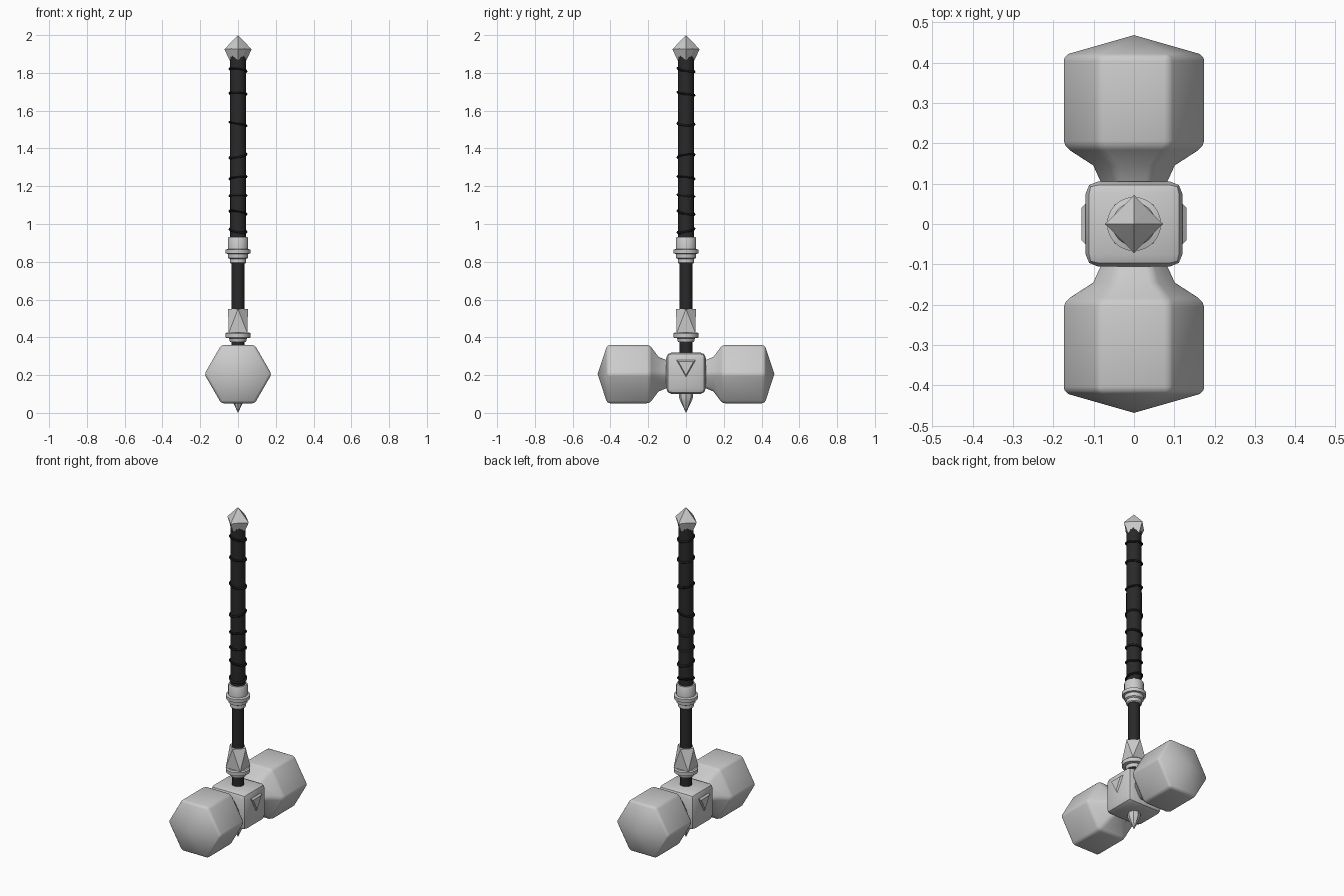
import bpy, bmesh, math, random
from mathutils import Matrix, Vector

if "Cube" in bpy.data.objects:
    bpy.data.objects.remove(bpy.data.objects["Cube"])

random.seed(4)


def material(name, v):
    m = bpy.data.materials.new(name)
    m.diffuse_color = (v, v, v, 1)
    m.use_nodes = True
    m.node_tree.nodes["Principled BSDF"].inputs["Base Color"].default_value = m.diffuse_color
    return m


STEEL = material("pale steel", 0.60)
LEATHER = material("dark leather", 0.022)
CORD = material("black cord", 0.012)


def finish(bm, name, mat, matrix=None, bevel=0, smooth=35):
    """Bevel sharp edges, set shading and turn the bmesh into an object."""
    bmesh.ops.recalc_face_normals(bm, faces=bm.faces)
    if bevel:
        edges = [e for e in bm.edges if e.is_manifold and e.calc_face_angle() > math.radians(32)]
        bmesh.ops.bevel(bm, geom=edges, offset=bevel, segments=2, profile=0.5,
                        affect='EDGES', clamp_overlap=True)
    if matrix:
        bm.transform(matrix)
    for f in bm.faces:
        f.smooth = smooth > 0
    me = bpy.data.meshes.new(name)
    bm.to_mesh(me)
    bm.free()
    if smooth:
        me.set_sharp_from_angle(angle=math.radians(smooth))
    me.materials.append(mat)
    ob = bpy.data.objects.new(name, me)
    bpy.context.collection.objects.link(ob)
    return ob


def skin(bm, rings):
    """Join rings of points; a single-point ring closes to a tip."""
    rings = [[bm.verts.new(p) for p in r] for r in rings]
    for a, b in zip(rings, rings[1:]):
        n = max(len(a), len(b))
        for i in range(n):
            j = (i + 1) % n
            quad = [a[i % len(a)], a[j % len(a)], b[j % len(b)], b[i % len(b)]]
            bm.faces.new(list(dict.fromkeys(quad)))
    for r in (rings[0], rings[-1]):
        if len(r) > 2:
            bm.faces.new(r)


def ring(r, z, n, phase=0.0):
    if r == 0:
        return [(0, 0, z)]
    return [(r * math.cos(phase + math.tau * i / n), r * math.sin(phase + math.tau * i / n), z)
            for i in range(n)]


def lathe(name, profile, n, mat, phase=0.0, **kw):
    bm = bmesh.new()
    skin(bm, [ring(r, z, n, phase) for r, z in profile])
    return finish(bm, name, mat, **kw)


# Two hexagonal striking heads with pointed caps and tapered necks
for name, turn in (("back_head", -90), ("front_head", 90)):
    lathe(name, [(0.08, 0.09), (0.105, 0.145), (0.178, 0.192), (0.178, 0.417), (0, 0.468)], 6, STEEL,
          matrix=Matrix.Translation((0, 0, 0.205)) @ Matrix.Rotation(math.radians(turn), 4, 'X'),
          bevel=0.014)

# Centre block with chamfered edges
bm = bmesh.new()
bmesh.ops.create_cube(bm, size=1)
bm.transform(Matrix.Translation((0, 0, 0.21)) @ Matrix.Diagonal((0.24, 0.21, 0.22, 1)))
bmesh.ops.bevel(bm, geom=bm.edges[:], offset=0.03, segments=2, profile=0.5, affect='EDGES')
finish(bm, "centre_block", STEEL)

# Shield-shaped plates on both sides of the block
for name, s in (("right_shield", 1), ("left_shield", -1)):
    bm = bmesh.new()
    inner = [(-0.085, 0.305), (0.085, 0.305), (0, 0.16)]
    outer = [(-0.04, 0.272), (0.04, 0.272), (0, 0.20)]
    skin(bm, [[(s * 0.088, y, z) for y, z in inner], [(s * 0.130, y, z) for y, z in outer]])
    finish(bm, name, STEEL, smooth=0)

# Spike under the block
lathe("bottom_spike", [(0.036, 0.11), (0.036, 0.08), (0.028, 0.058), (0, 0.0)], 8, STEEL)

# Shaft and grip
lathe("shaft", [(0.034, 0.28), (0.034, 0.95)], 16, LEATHER)
lathe("grip", [(0.041, 0.92), (0.043, 1.4), (0.042, 1.895)], 16, LEATHER)

# Lower collar: round flange, then a square base twisting to a diamond top
lathe("lower_flange", [(0.042, 0.375), (0.047, 0.395), (0.066, 0.398), (0.067, 0.42),
                       (0.06, 0.426)], 24, STEEL)
bm = bmesh.new()
low = [bm.verts.new(p) for p in ring(0.069, 0.424, 4, math.pi / 4)]
top = [bm.verts.new(p) for p in ring(0.053, 0.55, 4)]
for i in range(4):
    bm.faces.new((low[i], top[(i + 1) % 4], top[i]))
    bm.faces.new((low[i], low[(i + 1) % 4], top[(i + 1) % 4]))
bm.faces.new(top)
bm.faces.new(low)
finish(bm, "lower_socket", STEEL, smooth=0)

# Upper stepped collar
lathe("upper_collar", [(0.038, 0.79), (0.043, 0.795), (0.043, 0.815), (0.052, 0.82), (0.054, 0.842),
                       (0.066, 0.844), (0.067, 0.864), (0.054, 0.868), (0.054, 0.925),
                       (0.050, 0.932)], 24, STEEL)

# Cord loops tied round the grip, each slightly tilted
for i, z in enumerate((1.815, 1.69, 1.53, 1.36, 1.245, 1.15, 1.06, 0.965)):
    tx, ty = random.uniform(-0.25, 0.25), random.uniform(-0.25, 0.25)
    n, m = 24, 6
    bm = bmesh.new()
    vs = []
    for a in range(n):
        u = math.tau * a / n
        for b in range(m):
            v = math.tau * b / m
            r = 0.044 + 0.0065 * math.cos(v)
            x, y = r * math.cos(u), r * math.sin(u)
            vs.append(bm.verts.new((x, y, z + 0.0065 * math.sin(v) + tx * x + ty * y)))
    for a in range(n):
        for b in range(m):
            c, d = (a + 1) % n, (b + 1) % m
            bm.faces.new((vs[a * m + b], vs[c * m + b], vs[c * m + d], vs[a * m + d]))
    finish(bm, f"cord_loop_{i + 1}", CORD, smooth=60)


# Pommel: four-cornered star point with a toothed lower rim
def star(r_axis, z_axis, r_diag, z_diag):
    return [Vector((math.cos(i * math.pi / 4), math.sin(i * math.pi / 4), 0)) *
            (r_diag if i % 2 else r_axis) + Vector((0, 0, z_diag if i % 2 else z_axis))
            for i in range(8)]


bm = bmesh.new()
skin(bm, [star(0.044, 1.865, 0.044, 1.892), star(0.072, 1.925, 0.050, 1.928), [(0, 0, 2.0)]])
finish(bm, "pommel", STEEL, smooth=0)
